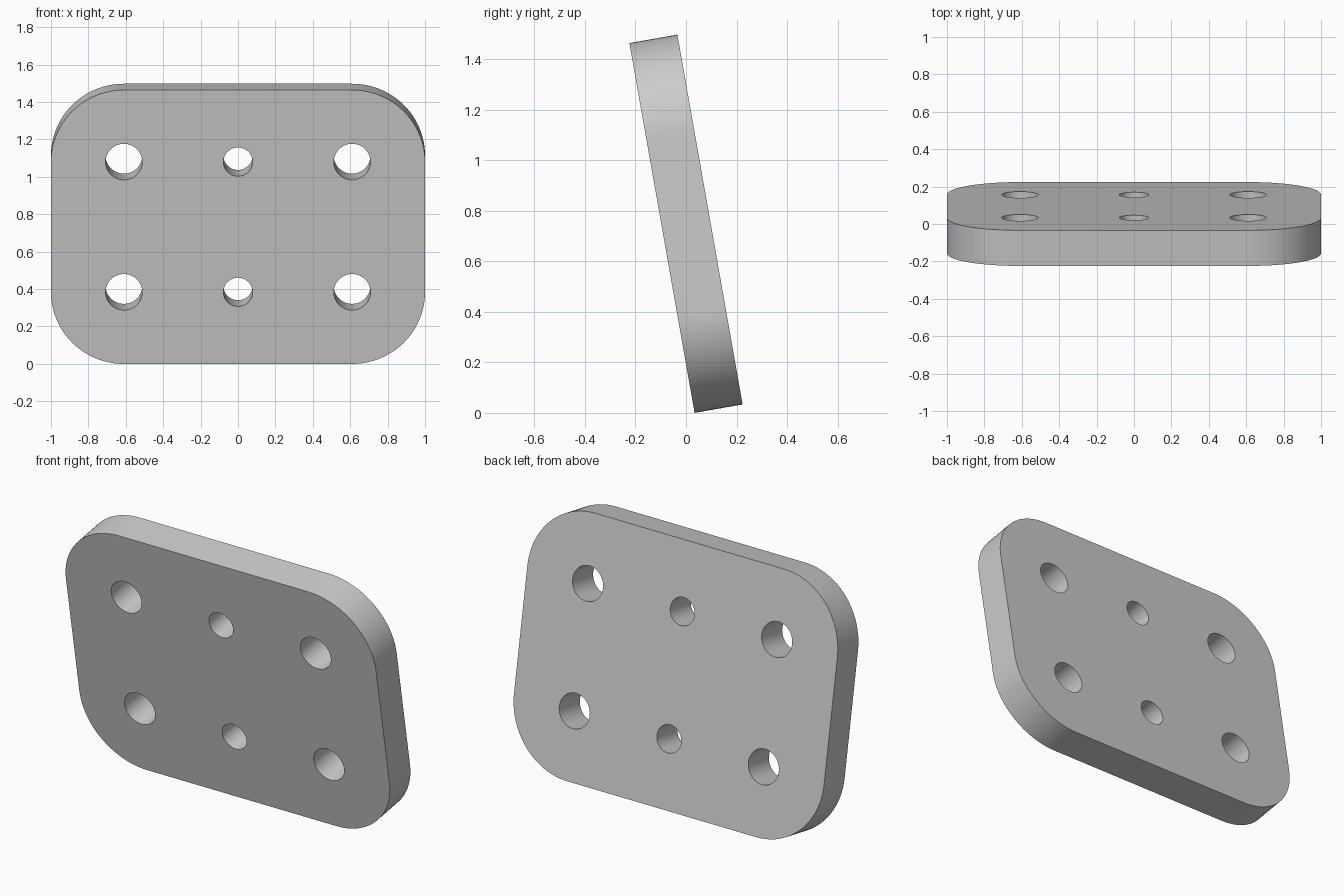
import bpy, bmesh
from math import sin, cos, pi, radians
from mathutils import Matrix, Vector

if "Cube" in bpy.data.objects:
    bpy.data.objects.remove(bpy.data.objects["Cube"])

LENGTH, THICK, CORNER = 1.487, 0.193, 0.39
TILT = radians(10)
COL_X, ROW_Z = 1 - CORNER, LENGTH / 2 - CORNER


def arc(cx, cz, r, start, sweep, steps):
    return [(cx + r * cos(start + sweep * i / steps),
             cz + r * sin(start + sweep * i / steps)) for i in range(steps + 1)]


def add_loop(bm, points):
    verts = [bm.verts.new((x, -THICK / 2, z)) for x, z in points]
    return [bm.edges.new((a, b)) for a, b in zip(verts, verts[1:] + verts[:1])]


# Rounded plate outline
bm = bmesh.new()
outline = []
for i, (sx, sz) in enumerate([(1, 1), (-1, 1), (-1, -1), (1, -1)]):
    outline += arc(sx * COL_X, sz * ROW_Z, CORNER, i * pi / 2, pi / 2, 24)
edges = add_loop(bm, outline)

# Two rows of holes, the middle one smaller
for sz in (-1, 1):
    for x, r in ((-COL_X, 0.098), (0, 0.078), (COL_X, 0.098)):
        edges += add_loop(bm, arc(x, sz * ROW_Z, r, 0, 2 * pi, 48)[:-1])

# Fill the face and give it thickness
bmesh.ops.triangle_fill(bm, edges=edges, use_beauty=True)
extruded = bmesh.ops.extrude_face_region(bm, geom=bm.faces[:], use_keep_orig=True)
moved = [g for g in extruded["geom"] if isinstance(g, bmesh.types.BMVert)]
bmesh.ops.translate(bm, verts=moved, vec=Vector((0, THICK, 0)))
bmesh.ops.recalc_face_normals(bm, faces=bm.faces[:])

# Lean the plate forward and stand it on the ground
height = LENGTH * cos(TILT) + THICK * sin(TILT)
bm.transform(Matrix.Translation((0, 0, height / 2)) @ Matrix.Rotation(TILT, 4, "X"))
mesh = bpy.data.meshes.new("mounting_plate")
bm.to_mesh(mesh)
bm.free()
plate = bpy.data.objects.new("mounting_plate", mesh)
bpy.context.collection.objects.link(plate)

# Plain grey material
grey = bpy.data.materials.new("plain_grey")
grey.use_nodes = True
colour = (0.6, 0.6, 0.6, 1)
grey.diffuse_color = colour
grey.node_tree.nodes["Principled BSDF"].inputs["Base Color"].default_value = colour
mesh.materials.append(grey)

# Smooth curved walls, sharp rims
bpy.ops.object.select_all(action="DESELECT")
plate.select_set(True)
bpy.context.view_layer.objects.active = plate
bpy.ops.object.shade_smooth_by_angle(angle=radians(30))
